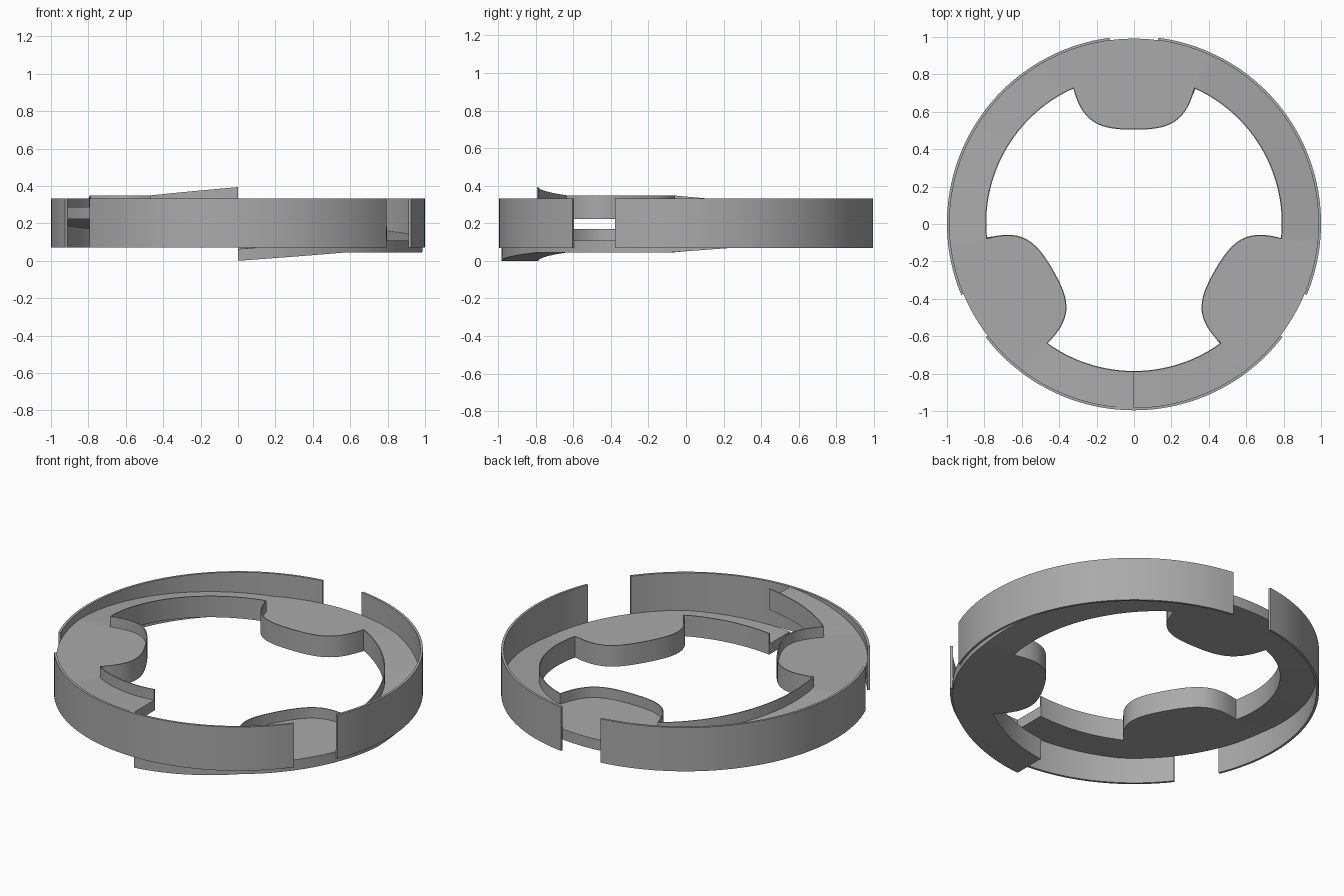
import bpy
import bmesh
from math import radians, sin, cos, atan2, degrees
from mathutils import Vector, Matrix
from mathutils.geometry import interpolate_bezier

cube = bpy.data.objects.get("Cube")
if cube:
    bpy.data.objects.remove(cube, do_unlink=True)

CENTER_Y = 0.004
RING_IN, RING_OUT = 0.79, 0.987
FLOOR_T, RIM_H, RIM_T = 0.063, 0.126, 0.006
TOTAL_RISE = 0.268

grey = bpy.data.materials.new("plain_grey")
grey.use_nodes = True
color = (0.4, 0.4, 0.4, 1)
grey.diffuse_color = color
grey.node_tree.nodes["Principled BSDF"].inputs["Base Color"].default_value = color


def polar(r, deg):
    return Vector((r * cos(radians(deg)), r * sin(radians(deg))))


def sweep(name, sections):
    """Join matching closed sections into a capped solid."""
    bm = bmesh.new()
    rings = [[bm.verts.new((p[0], p[1] + CENTER_Y, p[2])) for p in s] for s in sections]
    n = len(rings[0])
    for a, b in zip(rings, rings[1:]):
        for i in range(n):
            j = (i + 1) % n
            bm.faces.new((a[i], a[j], b[j], b[i]))
    bm.faces.new(rings[0])
    bm.faces.new(rings[-1])
    bmesh.ops.recalc_face_normals(bm, faces=bm.faces[:])
    mesh = bpy.data.meshes.new(name)
    bm.to_mesh(mesh)
    bm.free()
    mesh.materials.append(grey)
    obj = bpy.data.objects.new(name, mesh)
    bpy.context.collection.objects.link(obj)
    bpy.ops.object.select_all(action="DESELECT")
    obj.select_set(True)
    bpy.context.view_layer.objects.active = obj
    bpy.ops.object.shade_smooth_by_angle(angle=radians(30))
    return obj


# Lobe outline, drawn pointing to +y and mirrored
half = interpolate_bezier(Vector((0.325, 0.722)), Vector((0.275, 0.53)),
                          Vector((0.18, 0.5)), Vector((0, 0.5)), 16)
half = [Vector((p[0], p[1])) for p in half]
lobe = half + [Vector((-p.x, p.y)) for p in reversed(half[:-1])]
LOBE_HALF = degrees(atan2(half[0].x, half[0].y))
RAMP_TOTAL = 360 - 6 * LOBE_HALF

# Stations along the spiral: inner point, outer point, height
stations = []
angle, height = -90, 0.0


def add_ramp(end):
    global angle, height
    steps = max(2, round((end - angle) / 2.5))
    rise = TOTAL_RISE * (end - angle) / RAMP_TOTAL
    for i in range(steps + 1):
        a = angle + (end - angle) * i / steps
        stations.append((polar(RING_IN, a), polar(RING_OUT, a), height + rise * i / steps))
    angle, height = end, height + rise


for mid in (-30, 90, 210):
    add_ramp(mid - LOBE_HALF)
    turn = Matrix.Rotation(radians(mid - 90), 2)
    for i, p in enumerate(lobe[1:-1], 1):
        a = mid - LOBE_HALF + 2 * LOBE_HALF * i / (len(lobe) - 1)
        stations.append((turn @ p, polar(RING_OUT, a), height))
    angle = mid + LOBE_HALF
add_ramp(270)

# Spiral floor with a thin raised rim along its inner edge
sections = []
for i, (inner, outer, z) in enumerate(stations):
    before = stations[max(i - 1, 0)][0]
    after = stations[min(i + 1, len(stations) - 1)][0]
    along = (after - before).normalized()
    back = inner + Vector((along.y, -along.x)) * RIM_T
    sections.append([(*inner, z), (*outer, z), (*outer, z + FLOOR_T),
                     (*back, z + FLOOR_T), (*back, z + RIM_H), (*inner, z + RIM_H)])
sweep("spiral_floor", sections)

# Three thin outer walls separated by gaps
for name, start in (("left_wall", -22.5), ("right_wall", 97.5), ("front_wall", 217.5)):
    sections = []
    for i in range(43):
        a = start + 105 * i / 42
        lo, hi = polar(0.986, a), polar(1.0, a)
        sections.append([(*lo, 0.07), (*hi, 0.07), (*hi, 0.332), (*lo, 0.332)])
    sweep(name, sections)
